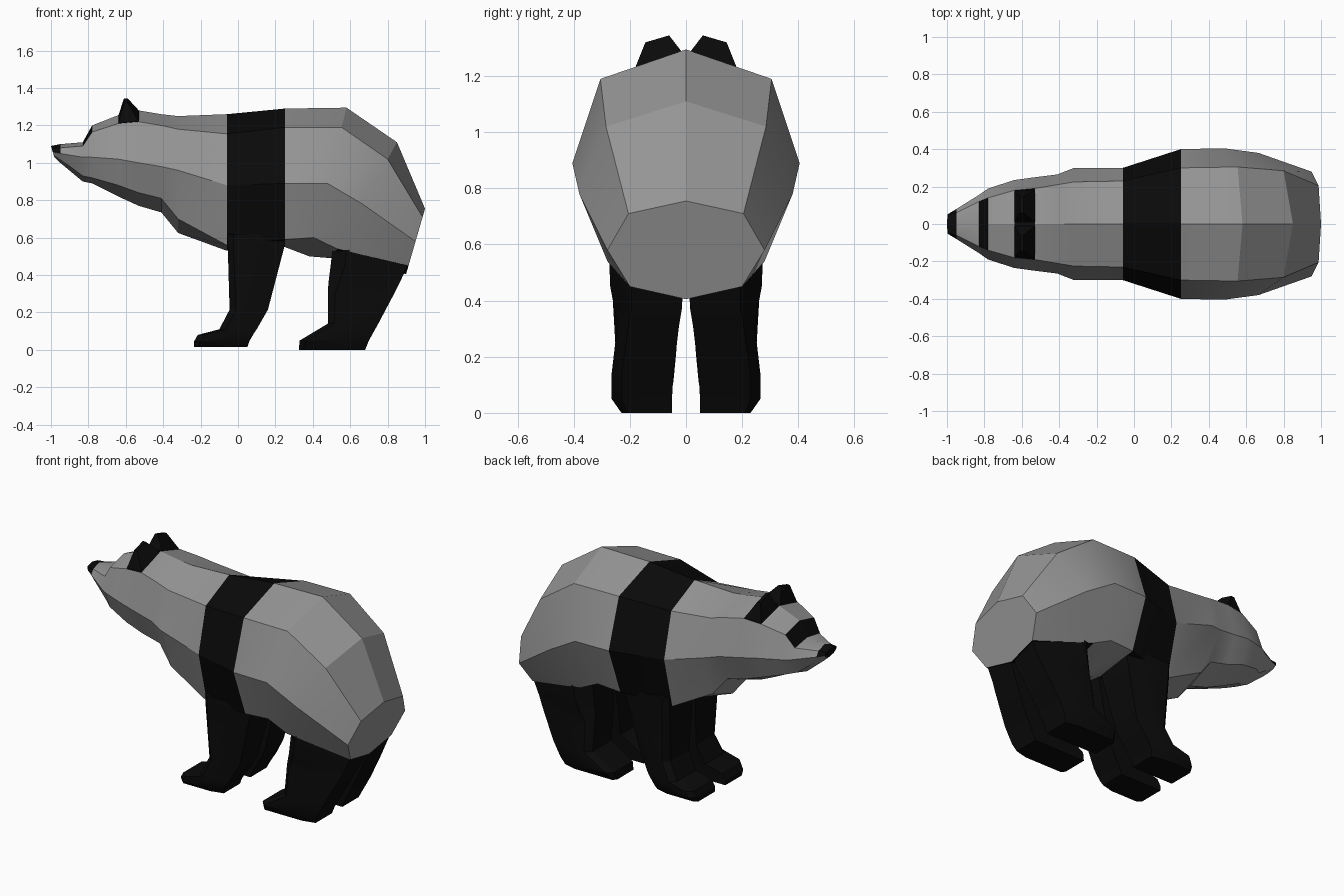
import bpy
import bmesh
import math

default_cube = bpy.data.objects.get("Cube")
if default_cube:
    bpy.data.objects.remove(default_cube, do_unlink=True)


def make_material(name, value):
    material = bpy.data.materials.new(name)
    material.use_nodes = True
    color = (value, value, value, 1)
    material.diffuse_color = color
    material.node_tree.nodes["Principled BSDF"].inputs["Base Color"].default_value = color
    return material


pale_fur = make_material("pale_fur", 0.3)
black_fur = make_material("black_fur", 0.003)


def loft(name, rings, materials, paint=None):
    """Skin a list of equal closed rings, capping both ends."""
    bm = bmesh.new()
    loops = [[bm.verts.new(point) for point in ring] for ring in rings]
    count = len(rings[0])
    for segment, (first, second) in enumerate(zip(loops, loops[1:])):
        for side in range(count):
            following = (side + 1) % count
            face = bm.faces.new((first[side], first[following],
                                 second[following], second[side]))
            if paint:
                face.material_index = paint(segment, side)
    bm.faces.new(loops[0])
    bm.faces.new(loops[-1])
    if paint:
        bm.faces.ensure_lookup_table()
        bm.faces[-2].material_index = paint(0, 0)
    bmesh.ops.recalc_face_normals(bm, faces=bm.faces[:])
    mesh = bpy.data.meshes.new(name)
    bm.to_mesh(mesh)
    bm.free()
    for material in materials:
        mesh.materials.append(material)
    obj = bpy.data.objects.new(name, mesh)
    bpy.context.collection.objects.link(obj)
    bpy.ops.object.select_all(action="DESELECT")
    obj.select_set(True)
    bpy.context.view_layer.objects.active = obj
    bpy.ops.object.shade_smooth_by_angle(angle=math.radians(25))
    return obj


# Body sections from nose to rump: x, lean, top z,
# shoulder y z, flank y z, belly edge y z, bottom z
sections = [
    (-1, -.3, 1.09, .05, 1.08, .055, 1.06, .04, 1.04, 1.03),
    (-.95, 0, 1.1, .06, 1.08, .08, 1.05, .06, 1.02, 1),
    (-.83, 0, 1.11, .12, 1.09, .155, 1.03, .1, .93, .9),
    (-.78, 0, 1.2, .14, 1.165, .19, 1.03, .14, .92, .89),
    (-.64, 0, 1.255, .18, 1.21, .235, 1.02, .18, .88, .82),
    (-.53, 0, 1.28, .19, 1.22, .25, 1, .18, .84, .77),
    (-.41, 0, 1.26, .21, 1.2, .265, .98, .18, .81, .735),
    (-.32, 0, 1.25, .225, 1.18, .3, .96, .2, .7, .625),
    (-.06, 0, 1.26, .23, 1.155, .3, .88, .22, .56, .53),
    (.25, 0, 1.29, .3, 1.19, .4, .89, .285, .59, .55),
    (.58, .25, 1.295, .305, 1.19, .405, .89, .285, .6, .5),
    (.85, .56, 1.11, .285, 1.02, .38, .78, .28, .54, .49),
    (1, .29, .755, .205, .71, .28, .58, .2, .45, .405),
]


def body_ring(x, lean, top, ys, zs, yf, zf, yb, zb, bottom):
    half = [(0, top), (ys, zs), (yf, zf), (yb, zb), (0, bottom)]
    outline = half + [(-y, z) for y, z in half[3:0:-1]]
    return [(x + lean * (z - top), y, z) for y, z in outline]


NOSE, EYES, EARS, BAND, HIPS = 0, 2, 4, 8, 11


def body_paint(segment, side):
    strip = min(side, 7 - side)  # 0 is the back, 3 the belly
    if segment == BAND:
        return 1
    if segment == NOSE:
        return int(strip < 2)
    if segment in (EYES, EARS):
        return int(strip == 0)
    return int(segment == HIPS and strip == 3)


loft("body", [body_ring(*s) for s in sections], [pale_fur, black_fur], body_paint)

# Leg sections from sole to hip: z, front x, back x, inner y, outer y, corner cut
front_leg = [
    (.015, -.235, .05, .05, .23, .02),
    (.045, -.235, .06, .05, .26, .035),
    (.08, -.215, .08, .05, .265, .035),
    (.11, -.1, .1, .045, .265, .035),
    (.215, -.045, .16, .035, .25, .035),
    (.56, -.055, .25, .01, .27, .03),
    (.62, -.055, .25, .01, .27, .03),
]
hind_leg = [
    (0, .325, .68, .05, .23, .02),
    (.05, .33, .7, .05, .265, .035),
    (.14, .48, .75, .045, .265, .035),
    (.31, .48, .84, .025, .245, .04),
    (.37, .485, .87, .015, .255, .06),
    (.45, .495, .905, .01, .27, .075),
    (.58, .51, .87, .01, .275, .08),
]


def leg_ring(z, front, back, inner, outer, cut, side):
    outline = [(front, inner), (front, outer - cut), (front + cut, outer),
               (back - 4 * cut, outer), (back, outer - cut), (back, inner)]
    return [(x, side * y, z) for x, y in outline]


def ear_rings(side):
    """Wedge ear: a base sunk in the head, rising to a narrow ridge."""
    ridge = [(-.61, .06, 1.345), (-.59, .06, 1.345), (-.59, .145, 1.32), (-.61, .145, 1.32)]
    base = [(-.64, .01, 1.25), (-.53, .01, 1.28), (-.53, .185, 1.22), (-.64, .175, 1.21)]
    return [[(x, side * y, z) for x, y, z in ring] for ring in (base, ridge)]


# Paired legs and ears
for label, side in (("left", -1), ("right", 1)):
    for part, table in (("front_leg", front_leg), ("hind_leg", hind_leg)):
        loft(f"{label}_{part}", [leg_ring(*row, side) for row in table], [black_fur])
    loft(f"{label}_ear", ear_rings(side), [black_fur])
